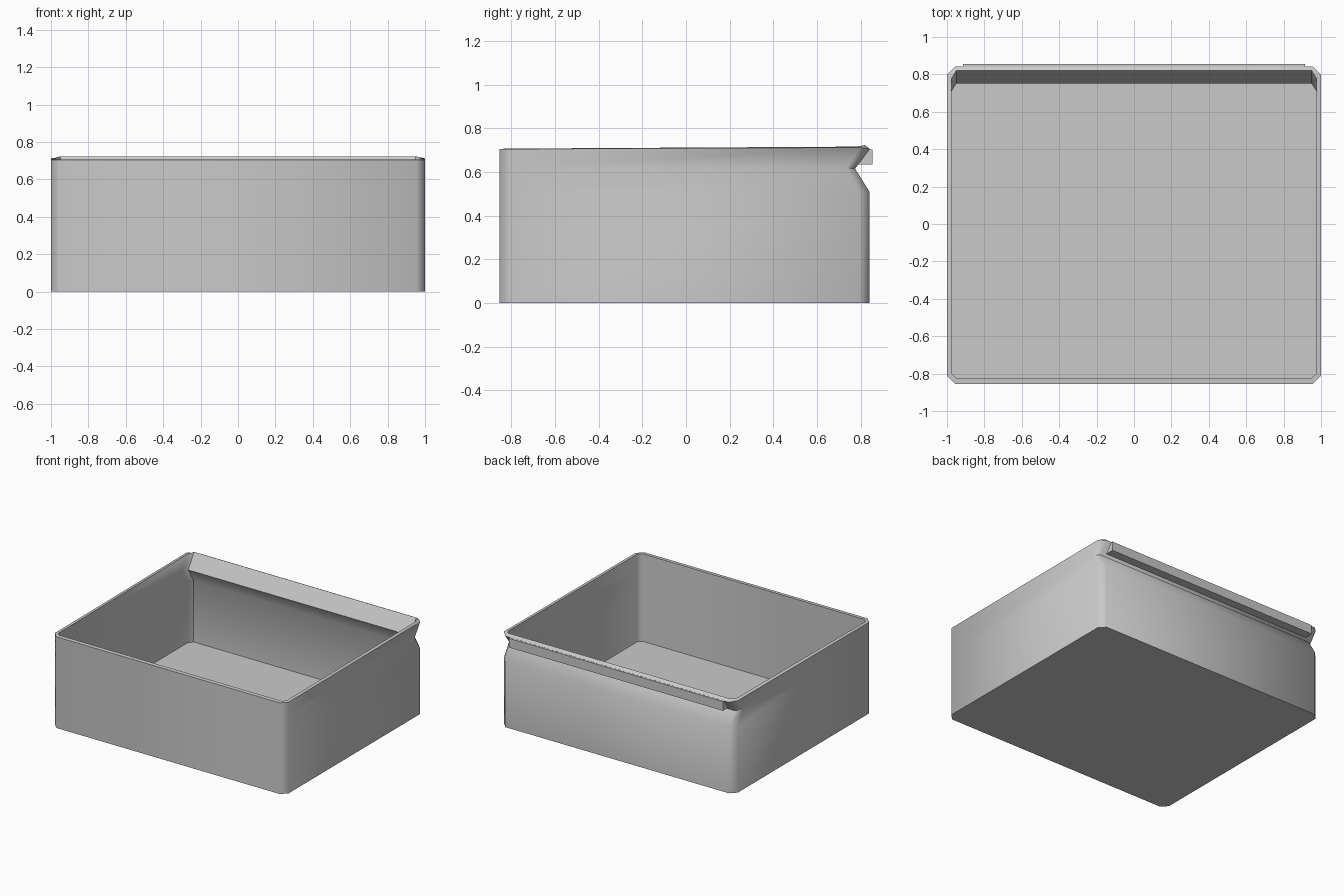
import bpy, bmesh, math

default = bpy.data.objects.get("Cube")
if default:
    bpy.data.objects.remove(default, do_unlink=True)

grey = bpy.data.materials.new("light_grey")
grey.use_nodes = True
colour = (0.59, 0.59, 0.59, 1)
grey.diffuse_color = colour
grey.node_tree.nodes["Principled BSDF"].inputs["Base Color"].default_value = colour


def finish(bm, name, angle):
    """Turn a bmesh into a shaded, coloured object."""
    bmesh.ops.recalc_face_normals(bm, faces=bm.faces)
    mesh = bpy.data.meshes.new(name)
    bm.to_mesh(mesh)
    bm.free()
    mesh.materials.append(grey)
    obj = bpy.data.objects.new(name, mesh)
    bpy.context.collection.objects.link(obj)
    bpy.ops.object.select_all(action="DESELECT")
    obj.select_set(True)
    bpy.context.view_layer.objects.active = obj
    bpy.ops.object.shade_smooth_by_angle(angle=math.radians(angle))
    return obj


def ring(bm, x, front, back, cut_x, cut_front, cut_back, z_front, z_side, z_back):
    """Rectangle with four cut corners; height may vary towards the back."""
    half = [(x - cut_x, front, z_front), (x, front + cut_front, z_front),
            (x, back - cut_back, z_side), (x - cut_x, back, z_back)]
    points = half + [(-px, y, z) for px, y, z in reversed(half)]
    return [bm.verts.new(p) for p in points]


def outer(bm, back, *z):
    return ring(bm, 1.0, -0.855, back, 0.045, 0.045, 0.045, *z)


def inner(bm, back, *z):
    return ring(bm, 0.975, -0.825, back, 0.025, 0.025, 0.04, *z)


# Open box: outside up to the rim, then inside down to the floor
bm = bmesh.new()
rings = [outer(bm, back, z, z, z) for back, z in ((0.84, 0), (0.84, 0.51), (0.775, 0.615))]
rings.append(outer(bm, 0.843, 0.705, 0.712, 0.705))
rings.append(inner(bm, 0.82, 0.707, 0.716, 0.723))
rings += [inner(bm, back, z, z, z) for back, z in ((0.75, 0.61), (0.812, 0.505), (0.812, 0.03))]
for low, high in zip(rings, rings[1:]):
    for i in range(len(low)):
        j = (i + 1) % len(low)
        bm.faces.new((low[i], low[j], high[j], high[i]))
bm.faces.new(rings[0])
bm.faces.new(rings[-1])
finish(bm, "open_box", 50)

# Lip strip along the back of the rim, seated in the groove
bm = bmesh.new()
profile = ((0.786, 0.633), (0.855, 0.633), (0.855, 0.704), (0.835, 0.704))
ends = [[bm.verts.new((x, y, z)) for y, z in profile] for x in (-0.915, 0.915)]
for i in range(len(profile)):
    j = (i + 1) % len(profile)
    bm.faces.new((ends[0][i], ends[0][j], ends[1][j], ends[1][i]))
for end in ends:
    bm.faces.new(end)
finish(bm, "back_lip_strip", 30)
